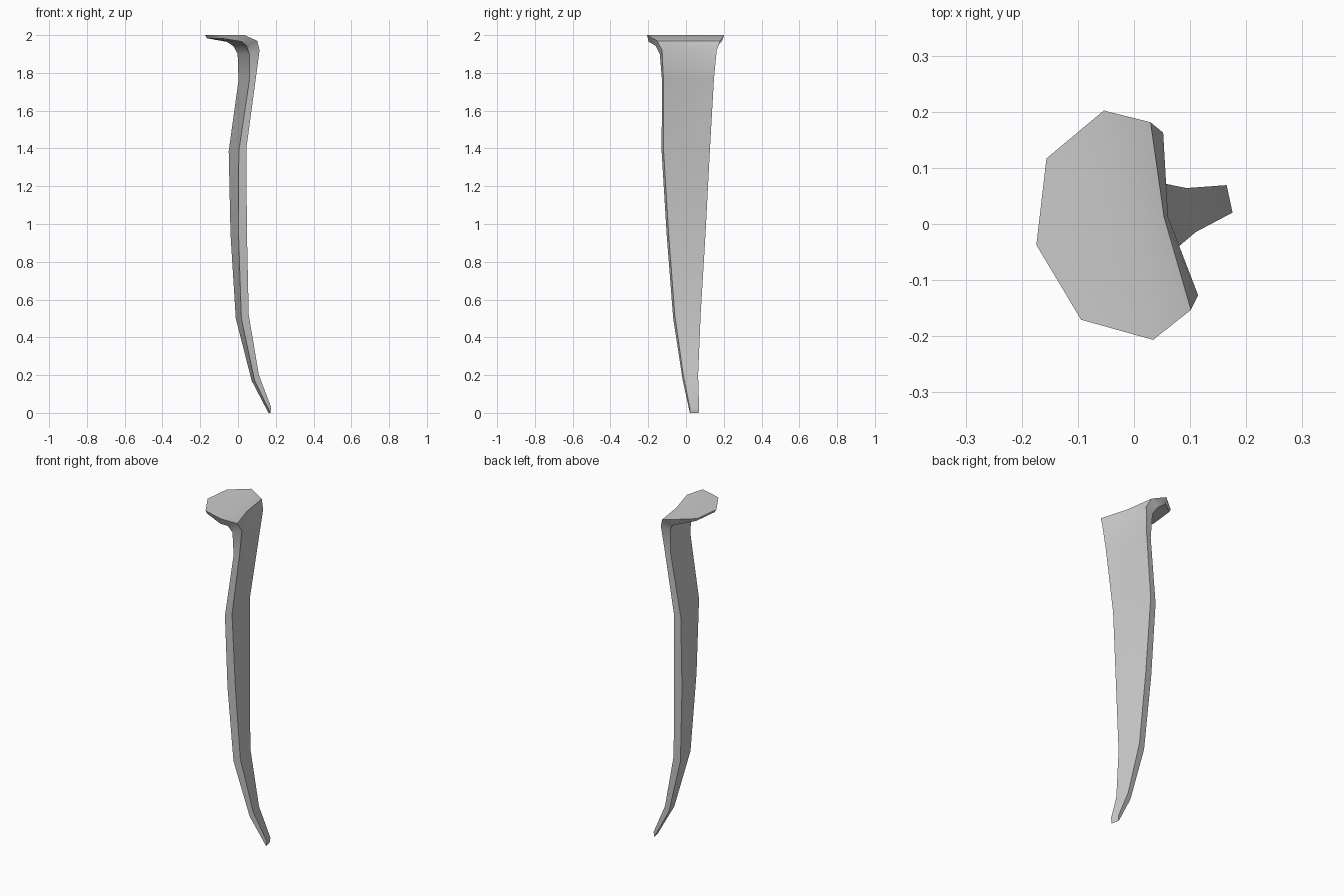
import bpy, bmesh, math

if "Cube" in bpy.data.objects:
    bpy.data.objects.remove(bpy.data.objects["Cube"])

# Bent flat spike: cross-sections swept from the tip up and over into the head.
# The whole section frame is turned about z: u = bend direction, v = width.
A = math.atan2(0.21, 0.977)
CU, SU = math.cos(A), math.sin(A)

# outer u, z, half width | inner u, z, half width | outer mid shift, inner mid shift, v offset
SECTIONS = [
    (0.176, 0.03, 0.025, 0.172, 0.00, 0.024, 0, 0, 0.008),
    (0.105, 0.20, 0.040, 0.083, 0.17, 0.038, 0, 0, 0.003),
    (0.043, 0.52, 0.070, 0.003, 0.50, 0.070, 0, 0, 0),
    (0.027, 0.95, 0.100, -0.019, 0.95, 0.101, 0, 0, 0),
    (0.018, 1.40, 0.126, -0.023, 1.385, 0.127, 0, 0, 0),
    (0.067, 1.77, 0.137, 0.032, 1.76, 0.137, -0.006, 0, 0),
    (0.085, 1.92, 0.148, 0.030, 1.90, 0.148, -0.023, 0, 0),
    (0.067, 1.97, 0.171, 0.010, 1.943, 0.166, -0.012, 0, 0),
    (-0.010, 2.00, 0.209, -0.020, 1.965, 0.198, 0, 0, 0),
    (-0.128, 2.00, 0.147, -0.120, 1.983, 0.143, -0.050, -0.048, 0),
]

bm = bmesh.new()


def point(u, v, z):
    return bm.verts.new((CU * u - SU * v, SU * u + CU * v, z))


# Each ring: three points across the outer side, three back across the inner side
rings = []
for uo, zo, wo, ui, zi, wi, do, di, off in SECTIONS:
    outer = [point(uo + (do if k == 0 else 0), k * wo + off, zo) for k in (-1, 0, 1)]
    inner = [point(ui + (di if k == 0 else 0), k * wi + off, zi) for k in (1, 0, -1)]
    rings.append(outer + inner)

# Skin between rings
for a, b in zip(rings, rings[1:]):
    for i in range(6):
        j = (i + 1) % 6
        bm.faces.new((a[i], a[j], b[j], b[i]))

# Close the tip and the rim of the head
for r in (rings[0], rings[-1]):
    bm.faces.new((r[0], r[1], r[4], r[5]))
    bm.faces.new((r[1], r[2], r[3], r[4]))
bmesh.ops.recalc_face_normals(bm, faces=bm.faces)

mesh = bpy.data.meshes.new("bent_spike")
bm.to_mesh(mesh)
bm.free()
spike = bpy.data.objects.new("bent_spike", mesh)
bpy.context.collection.objects.link(spike)

# Smooth along the bend, sharp along the corners
bpy.context.view_layer.objects.active = spike
spike.select_set(True)
bpy.ops.object.shade_smooth_by_angle(angle=math.radians(48))
